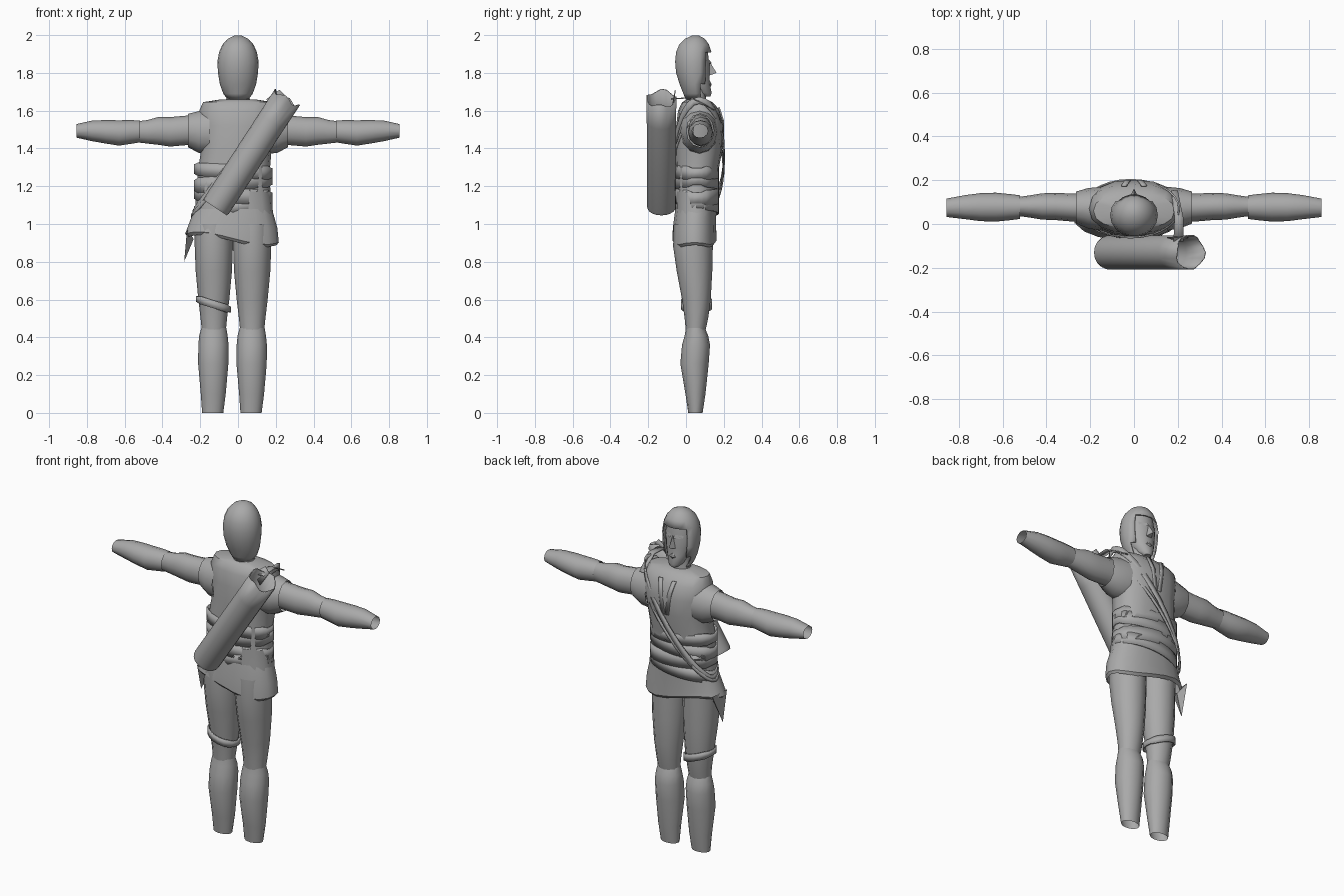
import bpy, math
from mathutils import Vector, Matrix

grey = bpy.data.materials.new("plain grey")
grey.diffuse_color = (0.4, 0.4, 0.4, 1)


def build(name, verts, faces, angle=40, thick=0):
    me = bpy.data.meshes.new(name)
    me.from_pydata([tuple(v) for v in verts], [], faces)
    me.materials.append(grey)
    ob = bpy.data.objects.new(name, me)
    bpy.context.collection.objects.link(ob)
    bpy.ops.object.select_all(action='DESELECT')
    ob.select_set(True)
    bpy.context.view_layer.objects.active = ob
    if thick:
        m = ob.modifiers.new("thickness", 'SOLIDIFY')
        m.thickness = thick
    bpy.ops.object.shade_smooth_by_angle(angle=math.radians(angle))
    return ob


def loft(name, rings, n=14, axis='z', caps=(False, False), power=1.0,
         tweak=None, keep=None, thick=0, angle=40):
    """rings: (position along axis, centre a, centre b, radius a, radius b)"""
    verts, faces = [], []
    for i, (p, ca, cb, ra, rb) in enumerate(rings):
        for k in range(n):
            t = 2 * math.pi * k / n
            c, s = math.cos(t), math.sin(t)
            a = ca + ra * math.copysign(abs(c) ** power, c)
            b = cb + rb * math.copysign(abs(s) ** power, s)
            v = Vector((a, b, p)) if axis == 'z' else Vector((p, a, b))
            verts.append(tweak(v, i, t) if tweak else v)
    for i in range(len(rings) - 1):
        for k in range(n):
            k2 = (k + 1) % n
            f = (i * n + k, i * n + k2, (i + 1) * n + k2, (i + 1) * n + k)
            mid = sum((verts[j] for j in f), Vector()) / 4
            if keep is None or keep(mid):
                faces.append(f)
    if caps[0]:
        faces.append(tuple(range(n))[::-1])
    if caps[1]:
        faces.append(tuple(range((len(rings) - 1) * n, len(rings) * n)))
    return build(name, verts, faces, angle, thick)


def band(name, cx, cy, rx, ry, z, slope, width, n=28):
    """Tilted strap running round an ellipse"""
    verts, faces = [], []
    w = width / 2 * math.sqrt(1 + slope * slope)
    for k in range(n):
        t = 2 * math.pi * k / n
        x, y = cx + rx * math.cos(t), cy + ry * math.sin(t)
        h = w if abs(math.sin(t)) > 0.35 else w * 0.75
        zc = z + slope * (x - cx)
        verts += [(x, y, zc - h), (x, y, zc + h)]
        a, b = 2 * k, 2 * ((k + 1) % n)
        faces.append((a, b, b + 1, a + 1))
    return build(name, verts, faces, 40, 0.008)


# Tunic body
loft("tunic", [(1.02, -.02, .05, .21, .105), (1.2, -.025, .055, .195, .11),
               (1.3, -.02, .06, .19, .115), (1.42, -.005, .07, .185, .128),
               (1.52, 0, .075, .2, .127), (1.6, 0, .07, .205, .112),
               (1.645, 0, .06, .185, .08), (1.66, 0, .055, .09, .05)],
     n=16, caps=(True, True), power=.85)

# Neckline edges on the chest
for s in (-1, 1):
    pts = [(s * .045, 1.62, .178), (s * .03, 1.55, .2), (s * .012, 1.42, .2)]
    v = []
    for x, z, y in pts:
        v += [(x - .012, y, z), (x + .012, y, z)]
    build("neckline_edge", v, [(0, 1, 3, 2), (2, 3, 5, 4)], 40, 0.008)

# Waist sash in overlapping wraps
for z, slope, w in ((1.28, -.05, .07), (1.22, .08, .08), (1.15, -.06, .08), (1.09, .1, .07)):
    band("waist_sash", -.026, .058, .208, .117, z, slope, w)


# Skirt with a pointed tail at one hip
def hem(v, i, t):
    if i < 2:
        v.z += -.14 * (v.x + .03) + .012 * math.cos(3 * t)
    return v


loft("skirt", [(.91, -.03, .045, .235, .105), (.925, -.032, .045, .248, .118),
               (.98, -.03, .045, .238, .116), (1.08, -.025, .052, .205, .11)],
     n=18, tweak=hem, power=.9)
build("skirt_tail", [(-.27, .0, .97), (-.265, .13, .97), (-.285, .06, .80), (-.235, .08, .92)],
      [(0, 1, 2), (0, 2, 3), (1, 3, 2)], 30)

# Legs and boots
for side, cx in (("left", -.128), ("right", .075)):
    loft(side + "_thigh", [(.42, cx, .05, .062, .05), (.5, cx, .055, .07, .062),
                           (.6, cx, .055, .082, .076), (.75, cx, .045, .096, .094),
                           (.88, cx, .037, .101, .105), (1.0, cx, .04, .101, .105)], n=12)
    loft(side + "_boot", [(0, cx - .006, .05, .056, .038), (.1, cx - .003, .05, .066, .053),
                          (.26, cx - .003, .045, .08, .075), (.36, cx - .002, .053, .08, .074),
                          (.41, cx - .002, .055, .075, .062), (.45, cx, .05, .066, .05)],
         n=12, angle=50)
band("thigh_strap", -.13, .055, .093, .084, .575, -.3, .04, 18)

# Arms: short sleeve, upper arm, forearm guard
for side, s in (("left", -1), ("right", 1)):
    loft(side + "_sleeve", [(s * .15, .07, 1.49, .1, .12), (s * .21, .072, 1.487, .092, .11),
                            (s * .265, .075, 1.495, .073, .088)], n=12, axis='x')
    loft(side + "_upper_arm", [(s * .18, .075, 1.5, .062, .082), (s * .28, .075, 1.495, .064, .078),
                               (s * .36, .08, 1.488, .062, .078), (s * .42, .08, 1.493, .06, .074),
                               (s * .48, .08, 1.488, .05, .062), (s * .54, .08, 1.488, .042, .055)],
         n=12, axis='x')
    loft(side + "_forearm", [(s * .52, .077, 1.49, .054, .058), (s * .57, .077, 1.487, .06, .063),
                             (s * .63, .077, 1.482, .066, .067), (s * .7, .077, 1.488, .064, .062),
                             (s * .77, .077, 1.493, .055, .055), (s * .855, .074, 1.493, .042, .036)],
         n=12, axis='x')


# Neck, head and face
loft("neck", [(1.63, 0, .055, .075, .055), (1.67, 0, .055, .06, .05),
              (1.75, 0, .055, .06, .055)], n=12)
loft("face", [(1.675, 0, .105, .022, .025), (1.695, 0, .085, .045, .052),
              (1.74, 0, .07, .065, .058), (1.79, 0, .06, .078, .066),
              (1.85, 0, .055, .085, .07), (1.92, 0, .05, .075, .066)], n=14, caps=(True, True))
build("nose", [(0, .122, 1.865), (-.02, .12, 1.785), (.02, .12, 1.785), (0, .162, 1.8)],
      [(0, 1, 3), (0, 3, 2), (1, 2, 3)], 30)
loft("lips", [(1.722, 0, .115, .008, .012), (1.738, 0, .118, .024, .018),
              (1.755, 0, .115, .008, .014)], n=8, caps=(True, True))
for s in (-1, 1):
    build("brow", [(s * .01, .125, 1.868), (s * .06, .108, 1.868),
                   (s * .055, .108, 1.848), (s * .01, .136, 1.85)], [(0, 1, 2, 3)], 30)

# Hood with an opening for the face
loft("hood", [(1.66, 0, .055, .055, .058), (1.69, 0, .053, .078, .068),
              (1.74, 0, .048, .096, .083), (1.8, 0, .042, .106, .096),
              (1.86, 0, .041, .109, .1), (1.91, 0, .041, .1, .095),
              (1.95, 0, .043, .082, .08), (1.98, 0, .047, .055, .054),
              (1.997, 0, .05, .02, .02)], n=18, caps=(False, True),
     keep=lambda m: not (m.y > .07 and abs(m.x) < .075 and m.z < 1.92), thick=.008)

# Shoulder straps crossing the chest
band("quiver_strap", -.015, .07, .225, .136, 1.355, 1.33, .03)
band("thin_strap", -.02, .068, .228, .134, 1.30, 1.12, .016)
build("strap_end", [(.17, .15, 1.6), (.2, .15, 1.6), (.225, .03, 1.665), (.185, .03, 1.665),
                    (.225, -.08, 1.66), (.18, -.08, 1.66)],
      [(0, 1, 2, 3), (3, 2, 4, 5)], 40, .006)


# Slanted quiver with a ragged open mouth
def rim(v, i, t):
    if i == 3:
        v.z += .012 * math.cos(4 * t + .5)
    return v


quiver = loft("quiver", [(-.345, 0, 0, .074, .074), (-.33, 0, 0, .078, .078),
                         (.2, 0, 0, .078, .079), (.345, 0, 0, .079, .08)],
              n=18, caps=(True, False), tweak=rim, thick=.005)
quiver.matrix_world = (Matrix.Translation((.068, -.13, 1.375))
                       @ Matrix.Rotation(math.atan2(.375, .575), 4, 'Y'))
build("quiver_flap", [(.15, -.06, 1.66), (.22, -.055, 1.71), (.25, -.06, 1.68), (.2, -.075, 1.6)],
      [(0, 1, 2, 3)], 30, .004)
